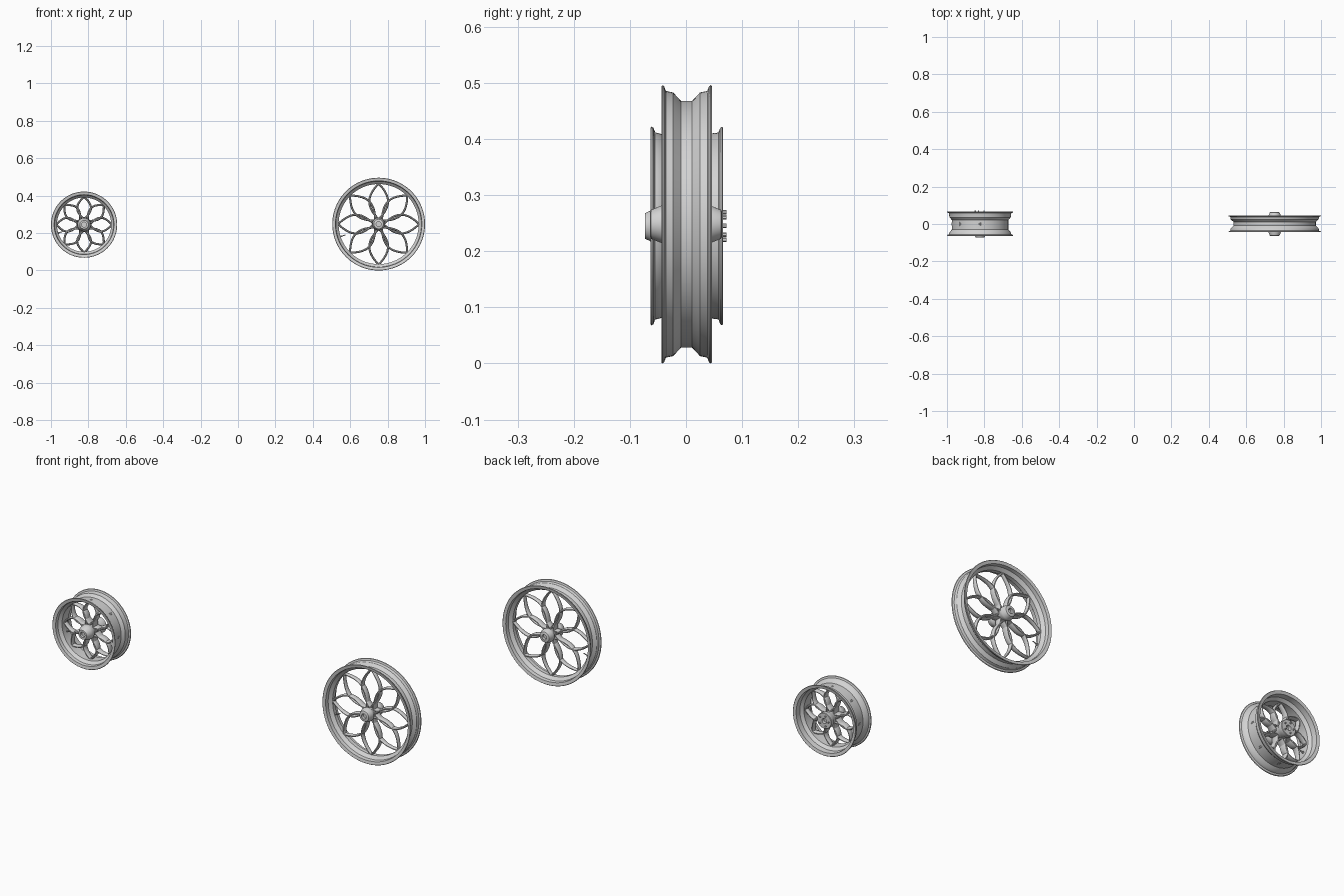
import bpy, bmesh, math
from mathutils import Vector

cube = bpy.data.objects.get("Cube")
if cube:
    bpy.data.objects.remove(cube, do_unlink=True)

metal = bpy.data.materials.new("light grey metal")
metal.use_nodes = True
grey = (0.65, 0.65, 0.65, 1)
metal.diffuse_color = grey
metal.node_tree.nodes["Principled BSDF"].inputs["Base Color"].default_value = grey


def finish(name, bm, centre):
    bmesh.ops.recalc_face_normals(bm, faces=bm.faces)
    mesh = bpy.data.meshes.new(name)
    bm.to_mesh(mesh)
    bm.free()
    mesh.materials.append(metal)
    ob = bpy.data.objects.new(name, mesh)
    bpy.context.collection.objects.link(ob)
    ob.location = centre
    bpy.ops.object.select_all(action="DESELECT")
    ob.select_set(True)
    bpy.context.view_layer.objects.active = ob
    bpy.ops.object.shade_smooth_by_angle(angle=math.radians(35))
    return ob


def lathe(name, profile, centre, closed=False, steps=96):
    """Turn (radius, y) points around the axle."""
    bm = bmesh.new()
    verts = [bm.verts.new((r, y, 0)) for r, y in profile]
    pairs = list(zip(verts, verts[1:]))
    if closed:
        pairs.append((verts[-1], verts[0]))
    edges = [bm.edges.new(p) for p in pairs]
    bmesh.ops.spin(bm, geom=verts + edges, axis=(0, 1, 0), cent=(0, 0, 0),
                   angle=math.tau, steps=steps, use_duplicate=False)
    bmesh.ops.remove_doubles(bm, verts=bm.verts, dist=1e-5)
    return finish(name, bm, centre)


def rod(bm, start, end, radius, sides=10):
    axis = Vector(end) - Vector(start)
    mat = axis.to_track_quat("Z", "Y").to_matrix().to_4x4()
    mat.translation = (Vector(start) + Vector(end)) / 2
    bmesh.ops.create_cone(bm, cap_ends=True, segments=sides, radius1=radius,
                          radius2=radius, depth=axis.length, matrix=mat)


def petal_spokes(name, centre, inner, outer, width, depth_in, depth_out, count=8):
    """Pointed petals, each outlined by two bowed blades with rounded edges."""
    bm = bmesh.new()
    steps, sides = 16, 10
    half = math.tan(math.pi / count) * (inner + outer) / 2
    for k in range(count):
        a = math.tau * k / count
        out = Vector((math.cos(a), 0, math.sin(a)))
        across = Vector((-math.sin(a), 0, math.cos(a)))
        for side in (-1, 1):
            path = [out * (inner + (outer - inner) * i / steps)
                    + across * side * half * math.sin(math.pi * i / steps) ** 0.9
                    for i in range(steps + 1)]
            rings = []
            for i, p in enumerate(path):
                tangent = (path[min(i + 1, steps)] - path[max(i - 1, 0)]).normalized()
                normal = tangent.cross(Vector((0, 1, 0)))
                t = i / steps
                depth = depth_in + (depth_out - depth_in) * t
                ring = []
                for j in range(sides):
                    c, s = math.cos(math.tau * j / sides), math.sin(math.tau * j / sides)
                    y = math.copysign(abs(s) ** 0.7, s) * depth / 2
                    ring.append(bm.verts.new(p + normal * c * width / 2 + Vector((0, y, 0))))
                rings.append(ring)
            for r0, r1 in zip(rings, rings[1:]):
                for j in range(sides):
                    n = (j + 1) % sides
                    bm.faces.new((r0[j], r0[n], r1[n], r1[j]))
            bm.faces.new(rings[0])
            bm.faces.new(rings[-1])
    return finish(name, bm, centre)


def rim(name, centre, radius, front, back, bead, drop, well, lip=0.005, wall=0.006):
    """Flanged rim: lip, bead seat and dropped centre; well = (front y, back y)."""
    seat_f, seat_b = well[0] - 0.014, well[1] + 0.014
    outer = [(radius - 0.002, front), (radius, front + 0.002), (radius - 0.002, front + lip),
             (bead + 0.001, front + lip + 0.003), (bead, front + lip + 0.006),
             (bead - 0.002, seat_f), (drop, well[0]), (drop, well[1]),
             (bead - 0.002, seat_b), (bead, back - lip - 0.006),
             (bead + 0.001, back - lip - 0.003), (radius - 0.002, back - lip),
             (radius, back - 0.002), (radius - 0.002, back)]
    inner = [(bead - wall, back - 0.003), (bead - wall - 0.002, seat_b),
             (drop - wall, well[1]), (drop - wall, well[0]),
             (bead - wall - 0.002, seat_f), (bead - wall, front + 0.003)]
    lathe(name, outer + inner, centre, closed=True)


def valve(name, centre, radius, angle):
    bm = bmesh.new()
    d = Vector((math.cos(angle), 0, math.sin(angle)))
    rod(bm, d * (radius - 0.028), d * radius, 0.0025)
    rod(bm, d * (radius - 0.008), d * radius, 0.005)
    finish(name, bm, centre)


def bolts(name, centre, y0, y1, ring, radius, count):
    bm = bmesh.new()
    for k in range(count):
        a = math.tau * (k + 0.5) / count
        x, z = ring * math.cos(a), ring * math.sin(a)
        rod(bm, (x, y0, z), (x, y1, z), radius, 6)
    finish(name, bm, centre)


# Large narrow wheel
big = (0.752, 0, 0.248)
rim("large_rim", big, 0.248, -0.044, 0.046, 0.237, 0.22, (-0.009, 0.011))
petal_spokes("large_petal_spokes", big, 0.026, 0.216, 0.011, 0.036, 0.02)
half_hub = [(0.013, 0.05), (0.013, 0.064), (0.022, 0.064), (0.026, 0.062), (0.034, 0.042),
            (0.034, 0.03), (0.028, 0.02)]
lathe("large_hub", [(0, 0.05)] + half_hub + [(r, -y) for r, y in reversed(half_hub)]
      + [(0, -0.05)], big, steps=48)
valve("large_valve_stem", big, 0.215, math.radians(198))

# Small wide wheel
small = (-0.823, 0, 0.245)
rim("small_rim", small, 0.177, -0.063, 0.066, 0.166, 0.151, (-0.03, 0.022))
petal_spokes("small_petal_spokes", small, 0.03, 0.148, 0.011, 0.044, 0.026)
lathe("small_hub", [(0, -0.06), (0.013, -0.06), (0.013, -0.073), (0.023, -0.073),
                    (0.026, -0.066), (0.035, -0.05), (0.037, -0.03), (0.032, -0.02),
                    (0.032, 0.03), (0.04, 0.045), (0.04, 0.064), (0.038, 0.066),
                    (0.013, 0.066), (0.013, 0.05), (0, 0.05)], small, steps=48)
bolts("small_hub_bolts", small, 0.06, 0.072, 0.026, 0.004, 5)
valve("small_valve_stem", small, 0.146, math.radians(198))
